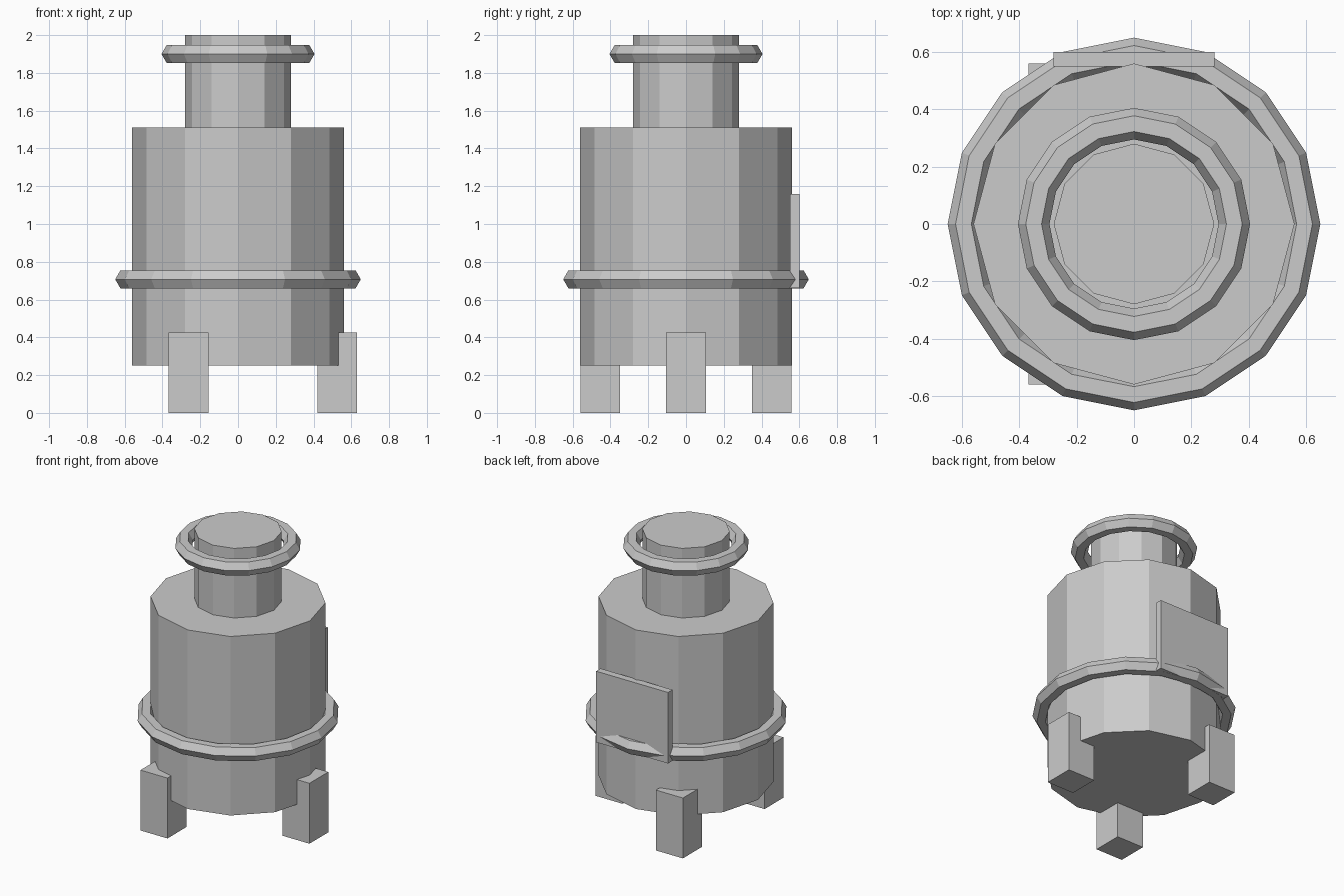
import bpy
import bmesh
from math import cos, sin, pi, tau
from mathutils import Matrix, Vector

cube = bpy.data.objects.get("Cube")
if cube:
    bpy.data.objects.remove(cube, do_unlink=True)

# Single plain metal colour
GREY = (0.6, 0.6, 0.6, 1)
metal = bpy.data.materials.new("plain_grey")
metal.use_nodes = True
metal.diffuse_color = GREY
metal.node_tree.nodes["Principled BSDF"].inputs["Base Color"].default_value = GREY


def finish(name, bm):
    bmesh.ops.recalc_face_normals(bm, faces=bm.faces)
    mesh = bpy.data.meshes.new(name)
    bm.to_mesh(mesh)
    bm.free()
    mesh.materials.append(metal)
    obj = bpy.data.objects.new(name, mesh)
    bpy.context.scene.collection.objects.link(obj)
    return obj


def drum(name, radius, bottom, top, sides=12):
    bm = bmesh.new()
    bmesh.ops.create_cone(bm, cap_ends=True, segments=sides, radius1=radius,
                          radius2=radius, depth=top - bottom,
                          matrix=Matrix.Translation((0, 0, (bottom + top) / 2)))
    return finish(name, bm)


def box(name, center, size):
    bm = bmesh.new()
    bmesh.ops.create_cube(bm, size=1, matrix=Matrix.Translation(center)
                          @ Matrix.Diagonal(Vector((*size, 1))))
    return finish(name, bm)


def ring(name, major, minor, z, around=16, section=6):
    bm = bmesh.new()
    loops = []
    for i in range(around):
        a = tau * i / around
        loop = []
        for j in range(section):
            b = tau * j / section
            r = major + minor * cos(b)
            loop.append(bm.verts.new((r * cos(a), r * sin(a), z + minor * sin(b))))
        loops.append(loop)
    for i in range(around):
        p, q = loops[i], loops[(i + 1) % around]
        for j in range(section):
            k = (j + 1) % section
            bm.faces.new((p[j], q[j], q[k], p[k]))
    return finish(name, bm)


# Tank and neck
drum("tank_body", 0.56, 0.25, 1.51)
drum("neck", 0.28, 1.51, 2.0)

# Hoops around the tank and the neck
ring("tank_hoop", 0.595, 0.055, 0.707)
ring("neck_hoop", 0.35, 0.055, 1.9)

# Three feet spread evenly, all square to the axes
for i, side in enumerate(("left", "back_right", "front_right")):
    a = tau * i / 3
    box(side + "_foot", (0.525 * cos(a), 0.525 * sin(a), 0.2125), (0.21, 0.21, 0.425))

# Flat plate on the back
box("back_plate", (0, 0.575, 0.91), (0.56, 0.05, 0.5))
